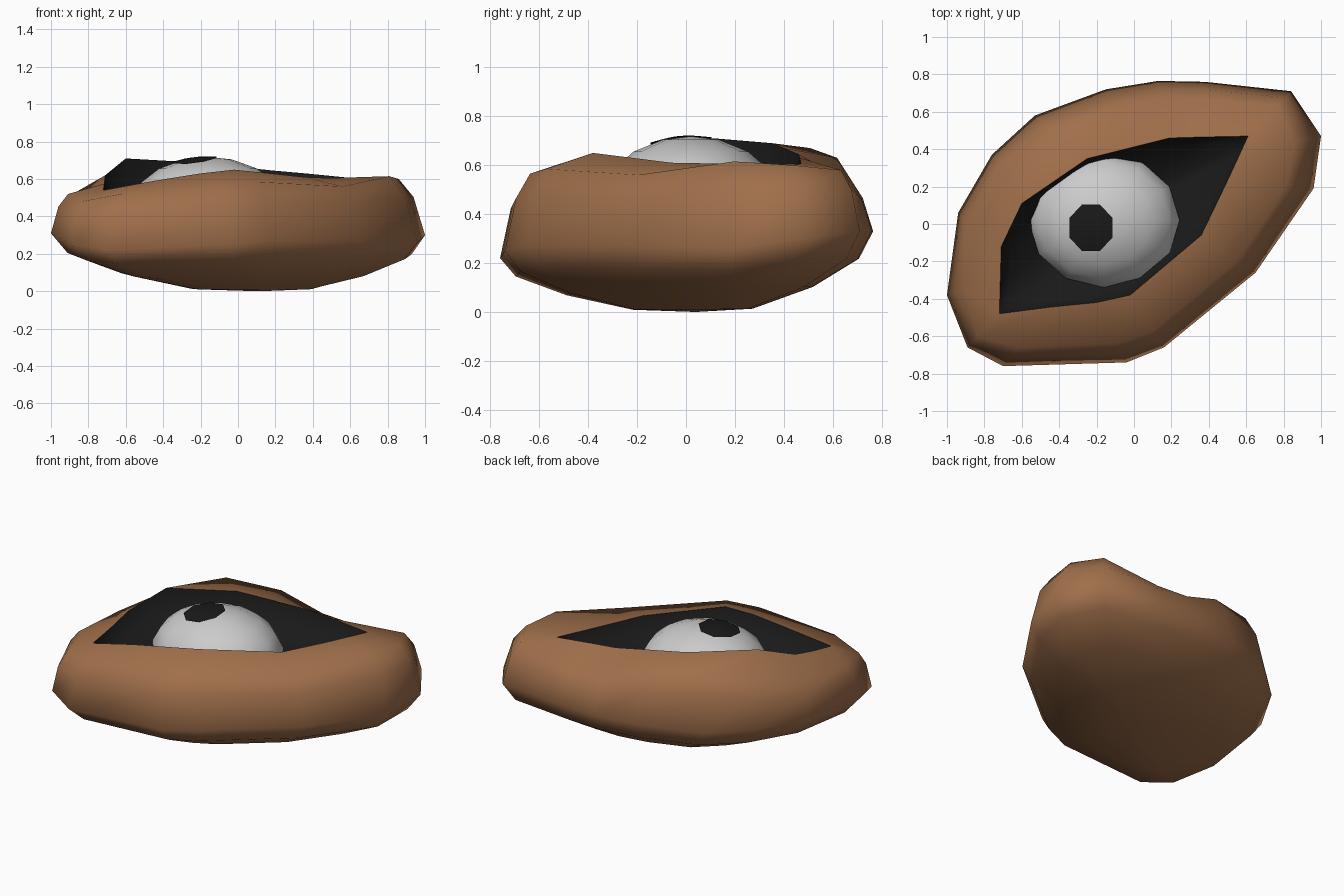
import bpy, math
from mathutils import Vector

if "Cube" in bpy.data.objects:
    bpy.data.objects.remove(bpy.data.objects["Cube"])


def material(name, rgb):
    m = bpy.data.materials.new(name)
    m.diffuse_color = (*rgb, 1)
    m.use_nodes = True
    m.node_tree.nodes["Principled BSDF"].inputs["Base Color"].default_value = m.diffuse_color
    return m


brown = material("brown", (0.35, 0.16, 0.07))
black = material("black", (0.01, 0.01, 0.01))


def make(name, verts, faces, mat=None, angle=60):
    me = bpy.data.meshes.new(name)
    me.from_pydata([tuple(v) for v in verts], [], faces)
    ob = bpy.data.objects.new(name, me)
    bpy.context.collection.objects.link(ob)
    if mat:
        me.materials.append(mat)
    bpy.ops.object.select_all(action='DESELECT')
    ob.select_set(True)
    bpy.context.view_layer.objects.active = ob
    bpy.ops.object.shade_smooth_by_angle(angle=math.radians(angle))
    return ob


def loft(rings, end):
    """Bridge rings of equal length, close the last one with a fan to a point."""
    n = len(rings[0])
    verts = [v for r in rings for v in r] + [end]
    faces = []
    for k in range(len(rings) - 1):
        for i in range(n):
            j = (i + 1) % n
            faces.append((k*n + i, k*n + j, (k+1)*n + j, (k+1)*n + i))
    k = len(rings) - 1
    faces += [(k*n + i, k*n + (i + 1) % n, len(verts) - 1) for i in range(n)]
    return verts, faces


# Widest outline of the body and the matching rim of the eye opening
outline = [Vector(p) for p in (
    (1, .47, .30), (.84, .71, .33), (.38, .76, .33), (.13, .765, .33), (-.15, .72, .33),
    (-.53, .58, .32), (-.76, .37, .32), (-.94, .06, .32), (-1, -.38, .31), (-.89, -.66, .25),
    (-.70, -.76, .22), (-.04, -.74, .25), (.16, -.66, .27), (.65, -.26, .27), (.96, .19, .26))]
rim = [Vector(p) for p in (
    (.56, .36, .605), (.61, .47, .605), (.36, .465, .63), (.19, .46, .645), (-.05, .40, .67),
    (-.25, .35, .69), (-.60, .11, .71), (-.71, -.12, .62), (-.715, -.30, .575), (-.72, -.48, .54),
    (-.45, -.445, .59), (-.20, -.42, .63), (-.02, -.38, .65), (.36, -.06, .61), (.49, .21, .605))]
# Height of the shoulder between them
shoulder_z = (.60, .58, .52, .53, .63, .67, .60, .53, .52, .48, .52, .565, .585, .56, .615)


def shoulder(t, f):
    return [Vector((*o.lerp(r, t).xy, o.z + (z - o.z) * f))
            for o, r, z in zip(outline, rim, shoulder_z)]


def under(s, zs):
    c = Vector((.11, .04))
    return [Vector((*(c + (o.xy - c) * s), o.z * zs)) for o in outline]


# Body: rounded shell from the rim down to the base
rings = [rim, shoulder(.32, 1), shoulder(.14, .68), outline,
         under(.92, .66), under(.66, .31), under(.32, .04)]
verts, faces = loft(rings, Vector((.11, .04, 0)))
make("body", verts, [f[::-1] for f in faces], brown)

# Socket: dark shallow bowl inside the rim
mid = Vector((-.16, .02))
bowl = [Vector((*mid.lerp(r.xy, .9), .48 + (r.z - .6) * .6)) for r in rim]
verts, faces = loft([rim, bowl], Vector((*mid, .46)))
make("socket", verts, faces, black, 180)

# Eyeball: low-poly flattened dome
C, R = Vector((-.16, .02, .45)), Vector((.41, .365, .268))


def dome(a, b):
    return C + Vector((R.x*math.cos(b)*math.cos(a), R.y*math.cos(b)*math.sin(a), R.z*math.sin(b)))


N = 12
levels = [[dome(2*math.pi*i/N, math.radians(d)) for i in range(N)] for d in (-10, 10, 30, 50, 72)]
verts, faces = loft(levels, dome(0, math.pi / 2))
make("eyeball", verts, faces)


# Pupil: octagon laid on the dome
def on_dome(x, y):
    u, v = (x - C.x) / R.x, (y - C.y) / R.y
    return Vector((x, y, C.z + R.z * math.sqrt(1 - u*u - v*v) + .004))


center = on_dome(-.23, -.02)
rings = [[on_dome(center.x + s*.125*math.cos(a), center.y + s*.135*math.sin(a))
          for a in (math.pi/8 + math.pi/4*i for i in range(8))] for s in (1, .5)]
verts, faces = loft(rings, center)
make("pupil", verts, faces, black)
